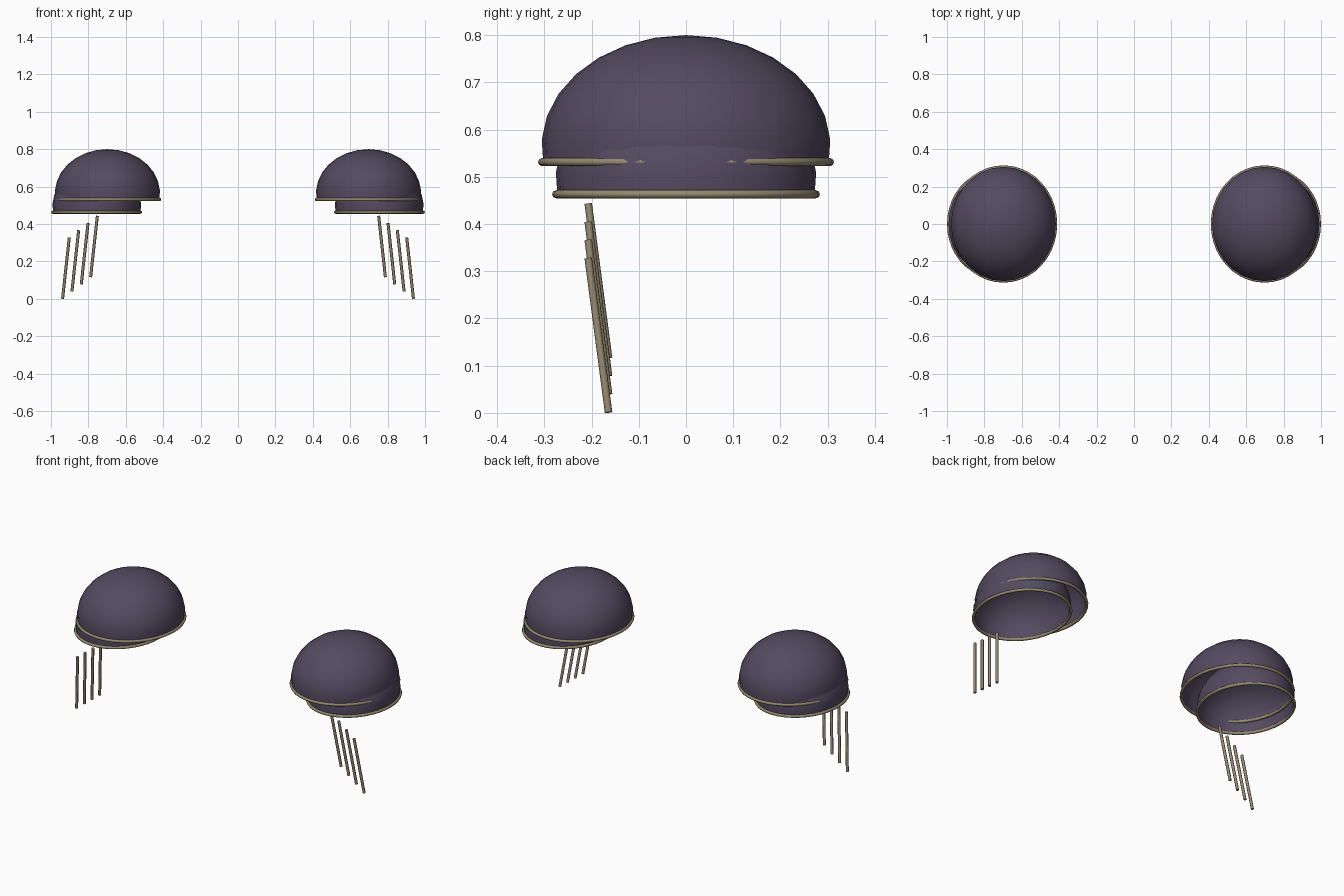
import bpy, bmesh, math
from mathutils import Vector

if "Cube" in bpy.data.objects:
    bpy.data.objects.remove(bpy.data.objects["Cube"])


def material(name, rgb):
    m = bpy.data.materials.new(name)
    m.diffuse_color = (*rgb, 1)
    m.use_nodes = True
    m.node_tree.nodes["Principled BSDF"].inputs["Base Color"].default_value = m.diffuse_color
    return m


PURPLE = material("dusky_purple", (0.088, 0.069, 0.118))
BRASS = material("dull_brass", (0.30, 0.25, 0.16))


def finish(name, bm, mat, angle=40):
    bmesh.ops.recalc_face_normals(bm, faces=bm.faces)
    mesh = bpy.data.meshes.new(name)
    bm.to_mesh(mesh)
    bm.free()
    ob = bpy.data.objects.new(name, mesh)
    bpy.context.collection.objects.link(ob)
    mesh.materials.append(mat)
    bpy.ops.object.select_all(action='DESELECT')
    ob.select_set(True)
    bpy.context.view_layer.objects.active = ob
    bpy.ops.object.shade_smooth_by_angle(angle=math.radians(angle))
    return ob


def dome(name, centre, radii, rows=8, segs=28, sweep=math.radians(99)):
    """Open shell that runs slightly past its equator."""
    bm = bmesh.new()
    c = Vector(centre)
    rings = []
    for i in range(1, rows + 1):
        t = sweep * i / rows
        rings.append([bm.verts.new(c + Vector((
            radii[0] * math.sin(t) * math.cos(2 * math.pi * j / segs),
            radii[1] * math.sin(t) * math.sin(2 * math.pi * j / segs),
            radii[2] * math.cos(t)))) for j in range(segs)])
    top = bm.verts.new(c + Vector((0, 0, radii[2])))
    for j in range(segs):
        k = (j + 1) % segs
        bm.faces.new((top, rings[0][j], rings[0][k]))
        for a, b in zip(rings, rings[1:]):
            bm.faces.new((a[j], b[j], b[k], a[k]))
    return finish(name, bm, PURPLE)


def rim(name, centre, rx, ry, r=0.0085, segs=40, sides=8):
    """Oval tube along a shell edge."""
    bm = bmesh.new()
    c = Vector(centre)
    loops = []
    for i in range(segs):
        a = 2 * math.pi * i / segs
        loops.append([bm.verts.new(c + Vector((
            (rx + r * math.cos(b)) * math.cos(a),
            (ry + r * math.cos(b)) * math.sin(a),
            r * math.sin(b))))
            for b in (2 * math.pi * j / sides for j in range(sides))])
    for i in range(segs):
        p, q = loops[i], loops[(i + 1) % segs]
        for j in range(sides):
            k = (j + 1) % sides
            bm.faces.new((p[j], q[j], q[k], p[k]))
    return finish(name, bm, BRASS, 60)


def rod(name, top, bottom, r=0.008, sides=8):
    bm = bmesh.new()
    bmesh.ops.create_cone(bm, cap_ends=True, segments=sides, radius1=r,
                          radius2=r, depth=(top - bottom).length)
    turn = (top - bottom).to_track_quat('Z', 'Y')
    for v in bm.verts:
        v.co = turn @ v.co + (top + bottom) / 2
    return finish(name, bm, BRASS, 50)


for side, s in (("right", 1), ("left", -1)):
    # Overlapping shoulder shells
    dome(f"upper_shell_{side}", (s * 0.698, 0, 0.565), (0.281, 0.306, 0.235))
    dome(f"lower_shell_{side}", (s * 0.755, 0, 0.497), (0.237, 0.276, 0.205))
    # Edge trims
    rim(f"upper_rim_{side}", (s * 0.698, 0, 0.531), 0.279, 0.305)
    rim(f"lower_rim_{side}", (s * 0.756, 0, 0.463), 0.235, 0.275)
    # Hanging rods stepping outward and down
    for i in range(4):
        x, z = 0.752 + 0.05 * i, 0.443 - 0.0385 * i
        rod(f"hanging_rod_{side}_{i + 1}",
            Vector((s * x, -0.207, z)),
            Vector((s * (x + 0.036), -0.164, z - 0.3265)))
